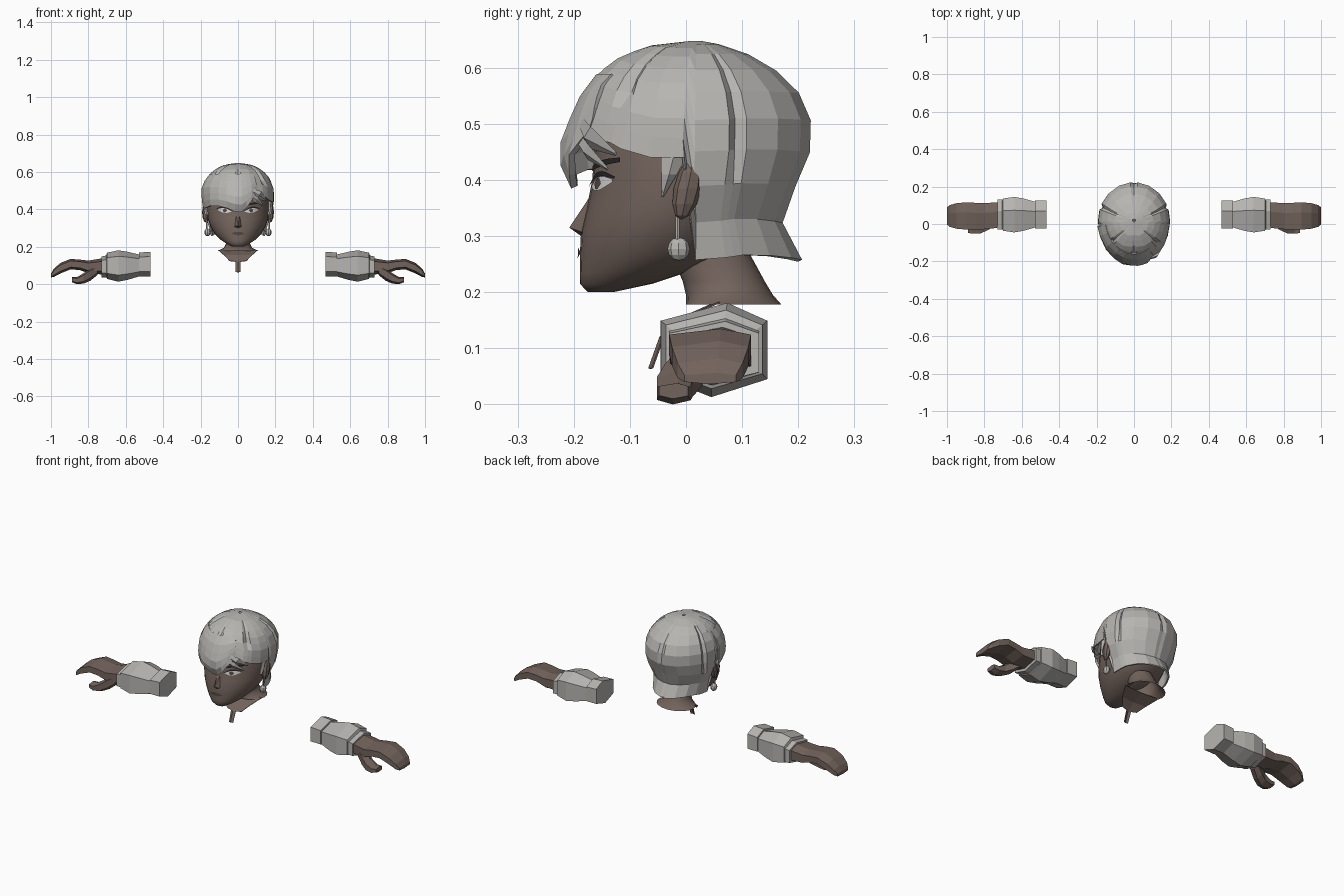
import bpy, bmesh, math
from math import sin, cos, pi, radians


def material(name, rgb):
    m = bpy.data.materials.new(name)
    m.diffuse_color = (*rgb, 1)
    return m


SKIN = material("brown_skin", (0.17, 0.125, 0.106))
GREY = material("silver_grey", (0.47, 0.46, 0.44))
LIP = material("dark_lip", (0.09, 0.06, 0.055))
DARK = material("near_black", (0.02, 0.018, 0.018))
WHITE = material("eye_white", (0.65, 0.65, 0.63))


def make(name, verts, faces, mat, mirror=False, thick=0, smooth=False):
    bm = bmesh.new()
    vs = [bm.verts.new(v) for v in verts]
    for f in faces:
        bm.faces.new([vs[i] for i in f])
    bmesh.ops.remove_doubles(bm, verts=bm.verts, dist=0.0003)
    bmesh.ops.recalc_face_normals(bm, faces=bm.faces)
    me = bpy.data.meshes.new(name)
    bm.to_mesh(me)
    bm.free()
    me.materials.append(mat)
    for p in me.polygons:
        p.use_smooth = smooth
    ob = bpy.data.objects.new(name, me)
    bpy.context.collection.objects.link(ob)
    if thick:
        s = ob.modifiers.new("thickness", 'SOLIDIFY')
        s.thickness, s.offset = thick, 0
    if mirror:
        ob.modifiers.new("mirror", 'MIRROR').use_mirror_merge = False
    return ob


def loft(name, rings, mat, closed=True, caps=True, **kw):
    n = len(rings[0])
    verts = [p for r in rings for p in r]
    faces = []
    for i in range(len(rings) - 1):
        for j in range(n if closed else n - 1):
            k = (j + 1) % n
            faces.append((i * n + j, i * n + k, (i + 1) * n + k, (i + 1) * n + j))
    if caps:
        faces += [tuple(range(n)), tuple(range(len(verts) - n, len(verts)))]
    return make(name, verts, faces, mat, **kw)


def interp(table, z):
    if z <= table[0][0]:
        return table[0][1:]
    for a, b in zip(table, table[1:]):
        if z <= b[0]:
            t = (z - a[0]) / (b[0] - a[0])
            return [p + (q - p) * t for p, q in zip(a[1:], b[1:])]
    return table[-1][1:]


# Head: height, half width, front y, back y
HEAD = [(0.20, 0.03, -0.175, -0.13), (0.215, 0.06, -0.189, -0.06), (0.235, 0.09, -0.189, 0.0),
        (0.27, 0.125, -0.189, 0.08), (0.31, 0.148, -0.187, 0.12), (0.35, 0.162, -0.177, 0.14),
        (0.40, 0.166, -0.167, 0.16), (0.46, 0.166, -0.163, 0.17), (0.52, 0.15, -0.15, 0.16),
        (0.57, 0.10, -0.10, 0.10)]


def oval(z, w, yf, yb, n):
    return [(w * cos(2 * pi * i / n), (yf + yb) / 2 + (yb - yf) / 2 * sin(2 * pi * i / n), z)
            for i in range(n)]


loft("head", [oval(*r, 32) for r in HEAD], SKIN, smooth=True)


def face_y(x, z):
    w, yf, yb = interp(HEAD, z)
    return (yf + yb) / 2 - (yb - yf) / 2 * math.sqrt(max(0, 1 - (x / w) ** 2))


def plate(name, x0, x1, low, high, mat, off, mirror=True):
    n = 8
    rings = []
    for i in range(n + 1):
        t = i / n
        x = x0 + (x1 - x0) * t
        rings.append([(x, face_y(x, z) - off, z) for z in (low(t), high(t))])
    loft(name, rings, mat, closed=False, caps=False, mirror=mirror)


# Eyes, lashes, brows, mouth and nose
plate("eye", 0.035, 0.108, lambda t: 0.388 + 0.008 * t - 0.011 * sin(pi * t),
      lambda t: 0.389 + 0.012 * t + 0.011 * sin(pi * t), WHITE, 0.003)
plate("iris", 0.058, 0.082, lambda t: 0.393 - 0.010 * sin(pi * t),
      lambda t: 0.394 + 0.010 * sin(pi * t), LIP, 0.005)
plate("upper_lash", 0.03, 0.115, lambda t: 0.388 + 0.014 * t + 0.011 * sin(pi * t),
      lambda t: 0.390 + 0.016 * t + 0.017 * sin(pi * t), DARK, 0.006)
plate("eyebrow", 0.03, 0.12, lambda t: 0.416 + 0.016 * t,
      lambda t: 0.424 + 0.016 * t + 0.003 * sin(pi * t), DARK, 0.004)
plate("mouth", -0.035, 0.035, lambda t: 0.270 - 0.009 * sin(pi * t),
      lambda t: 0.271 + 0.009 * sin(pi * t), LIP, 0.004, False)
make("nose", [(0, -0.208, 0.315), (0.021, -0.182, 0.306), (-0.021, -0.182, 0.306),
              (0, -0.184, 0.298), (0.010, -0.165, 0.38), (-0.010, -0.165, 0.38)],
     [(0, 1, 4), (0, 4, 5), (0, 5, 2), (0, 2, 3), (0, 3, 1)], SKIN)

# Neck, flared at the base, with a pointed chest strip
NECK = [(0.275, 0.058, -0.03, 0.11), (0.22, 0.062, -0.006, 0.14),
        (0.195, 0.075, 0.0, 0.155), (0.178, 0.107, 0.0, 0.17)]
loft("neck", [oval(*r, 20) for r in NECK], SKIN, caps=False, smooth=True)
loft("chest_strip", [[(-w, y, z), (0, y - 0.006, z), (w, y, z)] for w, y, z in
                     [(0.105, 0.06, 0.182), (0.075, 0.0, 0.155), (0.045, -0.033, 0.124),
                      (0.014, -0.04, 0.12), (0.012, -0.06, 0.064)]],
     SKIN, closed=False, caps=False, thick=0.003)

# Hair envelope: height, half width, front y, back y
HAIR = [(0.255, 0.140, -0.19, 0.205), (0.30, 0.138, -0.19, 0.175), (0.34, 0.155, -0.19, 0.165),
        (0.385, 0.178, -0.200, 0.190), (0.42, 0.186, -0.218, 0.208), (0.45, 0.189, -0.222, 0.218),
        (0.52, 0.186, -0.192, 0.220), (0.57, 0.162, -0.172, 0.188), (0.61, 0.125, -0.128, 0.135),
        (0.635, 0.070, -0.070, 0.075), (0.645, 0.0, 0.02, 0.02)]


def hair_point(az, z, k=1.0):
    w, yf, yb = interp(HAIR, z)
    s = sin(radians(az))
    return (k * w * cos(radians(az)), 0.02 + k * s * ((yb - 0.02) if s > 0 else (0.02 - yf)), z)


# Main hair: azimuth and hairline height, with grooves at the parting and on the sides
LINE = [(-90, 0.512), (-84, 0.512), (-65, 0.495), (-46, 0.47), (-40, 0.465), (-34, 0.455),
        (-20, 0.44), (-6, 0.44), (-1, 0.258), (16, 0.262), (21, 0.264), (26, 0.266),
        (45, 0.265), (65, 0.26), (84, 0.256), (90, 0.258)]


def groove(az, z):
    if abs(az) == 90:
        return 0.94 if z > 0.48 else 0.985
    if az == 21 and 0.42 < z < 0.63:
        return 0.92
    if az == -40 and 0.54 < z < 0.635:
        return 0.90
    return 1.0


columns = LINE + [(180 - a, z) for a, z in reversed(LINE[1:-1])]
ROWS = 9
rings = []
for i in range(ROWS + 1):
    ring = []
    for az, z0 in columns:
        z = z0 + (0.644 - z0) * sin(i / ROWS * pi / 2)
        a = az if az <= 90 else 180 - az
        ring.append(hair_point(az, z, groove(a, z)))
    rings.append(ring)
loft("hair", rings, GREY, caps=False, thick=0.008)

# Swept fringe across the forehead
FRINGE = [(-58, 0.49), (-68, 0.445), (-76, 0.41), (-84, 0.387), (-95, 0.39), (-108, 0.408),
          (-122, 0.418), (-140, 0.42), (-158, 0.41), (-172, 0.40)]
rings = []
for i in range(6):
    t = i / 5
    rings.append([hair_point(az, z0 + (0.585 - z0) * t,
                             (0.985 + 0.035 * sin(pi * min(1, 1.15 - t))) + (0.012 if j % 2 else 0) * (1 - t))
                  for j, (az, z0) in enumerate(FRINGE)])
loft("fringe", rings, GREY, closed=False, caps=False, thick=0.012)


# Small tapered locks
def lock(name, pts, mirror=False):
    rings = [[(x, y - r * 0.6, z), (x + r * 0.6, y, z + r), (x, y + r * 0.6, z),
              (x - r * 0.6, y, z - r)] for x, y, z, r in pts]
    loft(name, rings, GREY, mirror=mirror)


lock("temple_lock", [(0.07, -0.185, 0.50, 0.012), (0.115, -0.17, 0.475, 0.02), (0.15, -0.125, 0.447, 0.004)])
lock("brow_lock", [(0.06, -0.195, 0.48, 0.012), (0.10, -0.175, 0.45, 0.014), (0.135, -0.14, 0.42, 0.003)])
loft("sideburn", [[(x, y - r, z), (x + 0.010, y, z), (x, y + r, z), (x - 0.012, y, z)]
                  for x, y, z, r in [(0.176, -0.02, 0.45, 0.025), (0.174, -0.03, 0.41, 0.014),
                                     (0.167, -0.042, 0.37, 0.002)]], GREY, mirror=True)


# Ears and earrings as faceted balls
def ball(name, c, s, mat, tilt=0.0):
    rings = []
    for i in range(7):
        a = -pi / 2 + pi * i / 6
        ring = []
        for j in range(8):
            x, y, z = [k * v for k, v in zip(s, (cos(a) * cos(j * pi / 4), cos(a) * sin(j * pi / 4), sin(a)))]
            ring.append((c[0] + x, c[1] + y + tilt * z, c[2] + z))
        rings.append(ring)
    loft(name, rings, mat, caps=False, mirror=True)


ball("ear", (0.172, 0.003, 0.385), (0.02, 0.025, 0.056), SKIN, 0.2)
ball("earring_drop", (0.163, -0.013, 0.277), (0.017, 0.02, 0.021), GREY)
loft("earring_rod", [[(0.168 + 0.004 * cos(a * pi / 3), -0.015 + 0.004 * sin(a * pi / 3), z)
                      for a in range(6)] for z in (0.29, 0.342)], GREY, mirror=True)

# Gloves and hands: six-sided sections along x
HEX = [(-1, 0.62), (0.25, 1), (1, 0.62), (1, -0.62), (-0.05, -1), (-1, -0.58)]


def arm(name, sections, mat):
    loft(name, [[(x, cy + ry * a, cz + rz * b) for a, b in HEX]
                for x, cy, cz, ry, rz in sections], mat, mirror=True)


arm("cuff", [(0.467, 0.05, 0.107, 0.075, 0.066), (0.528, 0.05, 0.105, 0.075, 0.064)], GREY)
arm("glove", [(0.52, 0.05, 0.10, 0.066, 0.056), (0.59, 0.05, 0.098, 0.086, 0.075),
              (0.64, 0.05, 0.097, 0.095, 0.084), (0.70, 0.05, 0.098, 0.086, 0.070),
              (0.705, 0.05, 0.097, 0.074, 0.056)], GREY)
arm("wrist_band", [(0.70, 0.05, 0.094, 0.080, 0.060), (0.73, 0.05, 0.092, 0.080, 0.056)], GREY)
arm("hand", [(0.72, 0.048, 0.095, 0.068, 0.044), (0.80, 0.042, 0.092, 0.070, 0.034),
             (0.845, 0.042, 0.103, 0.071, 0.028), (0.895, 0.043, 0.107, 0.073, 0.028),
             (0.95, 0.043, 0.085, 0.068, 0.028), (0.985, 0.043, 0.060, 0.058, 0.022),
             (1.0, 0.043, 0.046, 0.046, 0.010)], SKIN)
arm("thumb", [(0.75, 0.015, 0.078, 0.03, 0.028), (0.79, -0.005, 0.052, 0.032, 0.034),
              (0.825, -0.02, 0.031, 0.032, 0.028), (0.86, -0.022, 0.019, 0.030, 0.019),
              (0.888, -0.022, 0.024, 0.026, 0.014)], SKIN)
